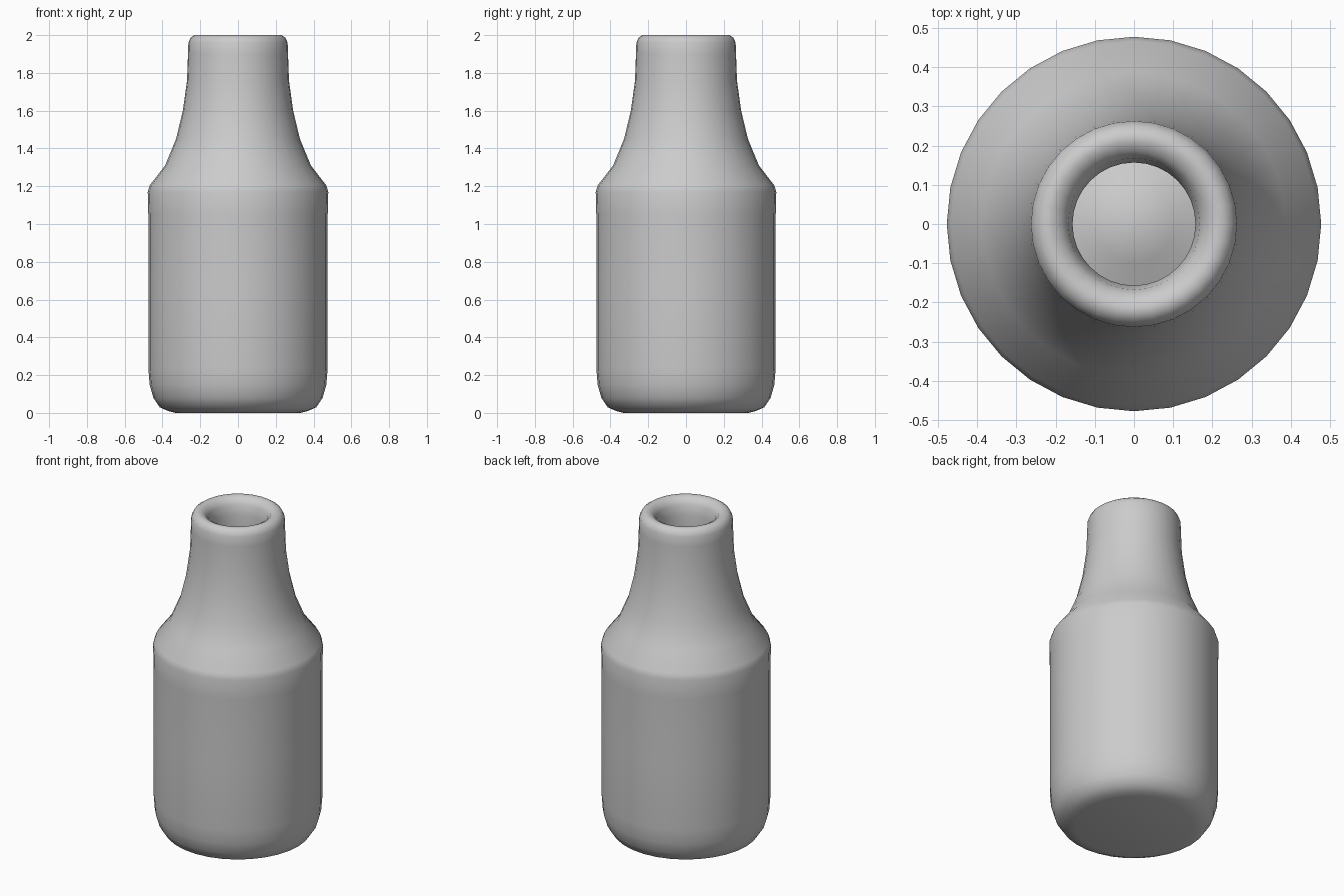
import bpy, bmesh, math

if "Cube" in bpy.data.objects:
    bpy.data.objects.remove(bpy.data.objects["Cube"])

SIDES = 32


def lathe(name, profile):
    """Revolve a closed profile of (radius, z) points that starts and ends on the axis."""
    bm = bmesh.new()
    verts = [bm.verts.new((r, 0, z)) for r, z in profile]
    edges = [bm.edges.new(pair) for pair in zip(verts, verts[1:])]
    bmesh.ops.spin(bm, geom=verts + edges, cent=(0, 0, 0), axis=(0, 0, 1),
                   angle=math.tau, steps=SIDES, use_merge=False)
    bmesh.ops.remove_doubles(bm, verts=bm.verts, dist=0.0005)
    bmesh.ops.recalc_face_normals(bm, faces=bm.faces)
    mesh = bpy.data.meshes.new(name)
    bm.to_mesh(mesh)
    bm.free()
    mesh.shade_smooth()
    obj = bpy.data.objects.new(name, mesh)
    bpy.context.collection.objects.link(obj)
    return obj


# Outside: base, rounded heel, straight body, shoulder and neck
outside = [(0, 0), (0.33, 0), (0.37, 0.01), (0.415, 0.03), (0.448, 0.08),
           (0.468, 0.15), (0.475, 0.24), (0.475, 0.65), (0.475, 1.05),
           (0.478, 1.17), (0.467, 1.205), (0.386, 1.31), (0.328, 1.45),
           (0.292, 1.6), (0.270, 1.76), (0.265, 1.9)]

# Rounded lip
lip = [(0.263, 1.96), (0.25, 1.987), (0.23, 2.0), (0.21, 2.0),
       (0.185, 1.987), (0.168, 1.96), (0.157, 1.9)]

# Inside of the thick wall, ending in a domed floor
inside = [(0.157, 1.76), (0.185, 1.58), (0.225, 1.41), (0.28, 1.27),
          (0.36, 1.15), (0.37, 1.05), (0.37, 0.25), (0.35, 0.16),
          (0.29, 0.11), (0.20, 0.14), (0.10, 0.19), (0.05, 0.205), (0, 0.21)]

lathe("bottle", outside + lip + inside)
